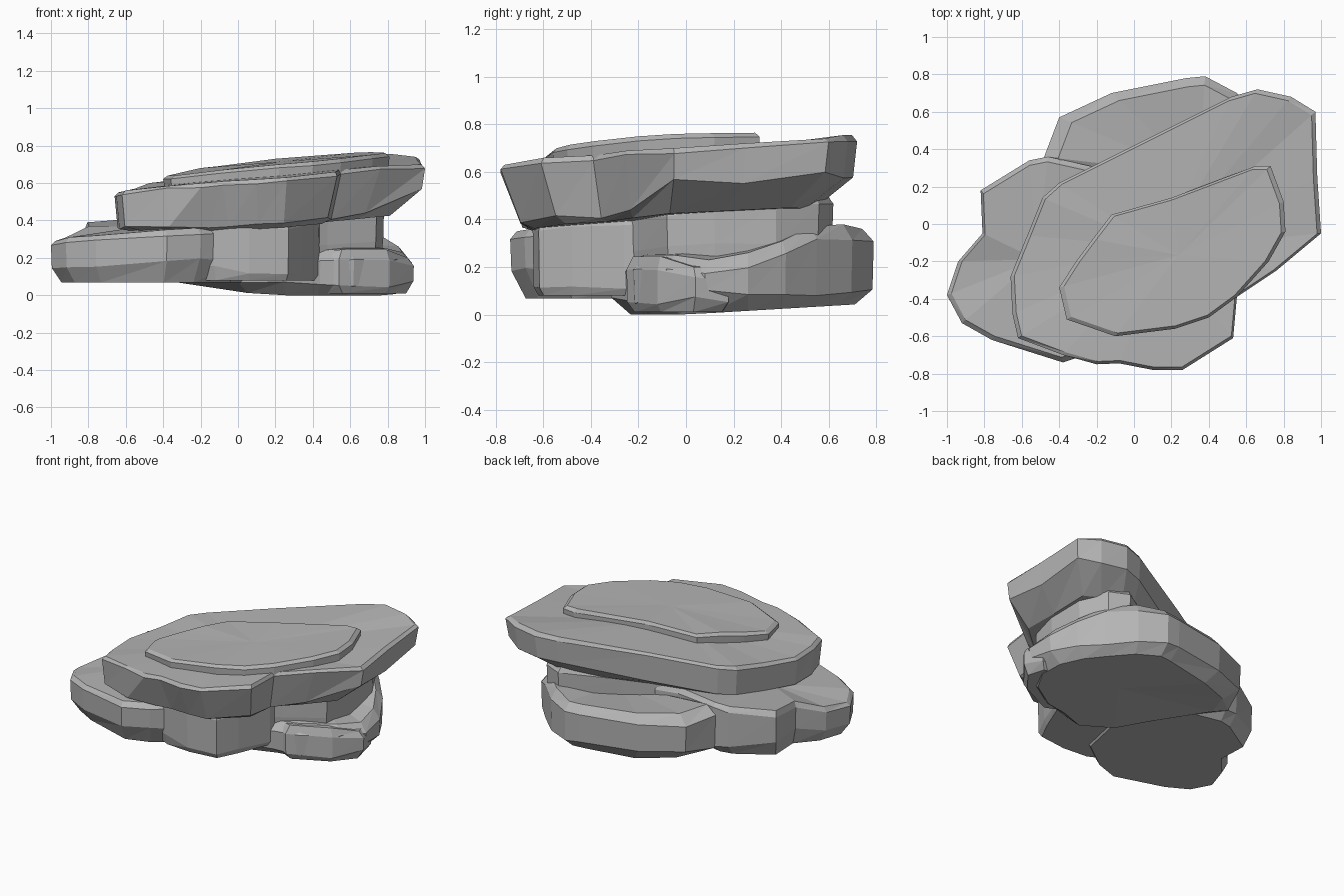
import bpy, bmesh, random

random.seed(4)
stone = bpy.data.materials.new("grey stone")
stone.diffuse_color = (0.46, 0.46, 0.46, 1)


def slab(name, rows, bottom, floor, chamfer=0.05, drop=0.03, rough=0.008,
         lower=lambda x, y: 0.99):
    """Stone slab. rows: (x, y, top z, lower rim z); bottom: scale of underside;
    floor: underside height at (x, y); lower: scale of the lower rim at (x, y)."""
    n = len(rows)
    cx = sum(r[0] for r in rows) / n
    cy = sum(r[1] for r in rows) / n
    bm = bmesh.new()

    def ring(scale, height):
        out = []
        for x, y, zt, zl in rows:
            s = scale(x, y) if callable(scale) else scale
            px, py = cx + (x - cx) * s, cy + (y - cy) * s
            out.append(bm.verts.new((px, py, height(px, py, zt, zl))))
        return out

    j = lambda: random.uniform(-rough, rough)
    rings = [
        ring(bottom, lambda x, y, t, l: floor(x, y)),
        ring(lower, lambda x, y, t, l: l + j()),
        ring(1.0, lambda x, y, t, l: t - drop + j()),
        ring(1 - chamfer, lambda x, y, t, l: t),
    ]
    for a, b in zip(rings, rings[1:]):
        for i in range(n):
            k = (i + 1) % n
            bm.faces.new((a[i], a[k], b[k]))
            bm.faces.new((a[i], b[k], b[i]))
    # fan caps
    top = bm.verts.new((cx, cy, sum(r[2] for r in rows) / n + 0.005))
    low = bm.verts.new((cx, cy, floor(cx, cy)))
    for i in range(n):
        k = (i + 1) % n
        bm.faces.new((rings[-1][i], rings[-1][k], top))
        bm.faces.new((rings[0][k], rings[0][i], low))
    bmesh.ops.recalc_face_normals(bm, faces=bm.faces)
    me = bpy.data.meshes.new(name)
    bm.to_mesh(me)
    bm.free()
    me.materials.append(stone)
    ob = bpy.data.objects.new(name, me)
    bpy.context.collection.objects.link(ob)
    return ob


# thin raised sheet on the very top
slab("cap_sheet", [
    (-0.40, -0.34, 0.64, 0.58), (-0.36, -0.51, 0.64, 0.58), (-0.10, -0.60, 0.67, 0.60),
    (0.22, -0.56, 0.70, 0.62), (0.40, -0.50, 0.715, 0.63), (0.55, -0.39, 0.73, 0.64),
    (0.72, -0.20, 0.75, 0.66), (0.81, -0.04, 0.76, 0.67), (0.80, 0.12, 0.763, 0.68),
    (0.73, 0.31, 0.765, 0.69), (0.65, 0.31, 0.763, 0.69), (0.20, 0.14, 0.73, 0.64),
    (-0.12, 0.05, 0.69, 0.61), (-0.22, -0.08, 0.68, 0.60), (-0.31, -0.20, 0.66, 0.59)],
    0.95, lambda x, y: 0.56 + 0.07 * x, chamfer=0.04, drop=0.02, rough=0.003)

# big overhanging slab, its front right side leaning in towards the bottom
slab("upper_slab", [
    (-0.66, -0.28, 0.55, 0.36), (-0.65, -0.48, 0.55, 0.36), (-0.62, -0.61, 0.56, 0.36),
    (-0.38, -0.70, 0.585, 0.36), (-0.20, -0.75, 0.60, 0.36), (-0.08, -0.745, 0.61, 0.37),
    (0.10, -0.78, 0.62, 0.375), (0.26, -0.78, 0.63, 0.385), (0.53, -0.61, 0.66, 0.41),
    (0.55, -0.39, 0.67, 0.40), (0.76, -0.25, 0.69, 0.44), (1.00, -0.05, 0.70, 0.57),
    (0.98, 0.25, 0.72, 0.55), (0.97, 0.60, 0.74, 0.60), (0.84, 0.68, 0.755, 0.58),
    (0.66, 0.72, 0.755, 0.58), (0.52, 0.68, 0.74, 0.56), (0.00, 0.42, 0.67, 0.48),
    (-0.40, 0.22, 0.61, 0.42), (-0.49, 0.14, 0.60, 0.40), (-0.57, -0.06, 0.57, 0.38)],
    0.78, lambda x, y: 0.38 + 0.06 * x + 0.05 * y, chamfer=0.025, drop=0.02,
    lower=lambda x, y: 0.87 if y < -0.2 and x > -0.3 else 0.98)

# low ledge on the left
slab("left_ledge", [
    (-1.00, -0.38, 0.29, 0.15), (-0.92, -0.53, 0.31, 0.15), (-0.76, -0.62, 0.32, 0.16),
    (-0.38, -0.74, 0.35, 0.18), (-0.20, -0.68, 0.36, 0.19), (0.02, -0.52, 0.37, 0.17),
    (0.15, 0.10, 0.40, 0.15), (-0.10, 0.28, 0.41, 0.14), (-0.46, 0.36, 0.42, 0.13),
    (-0.56, 0.34, 0.41, 0.14), (-0.82, 0.18, 0.39, 0.17), (-0.81, -0.05, 0.37, 0.18),
    (-0.94, -0.20, 0.31, 0.15)],
    0.88, lambda x, y: 0.067, chamfer=0.05)

# block under the front of the slab
slab("front_block", [
    (-0.50, -0.45, 0.37, 0.12), (-0.13, -0.63, 0.38, 0.16), (0.06, -0.645, 0.39, 0.12),
    (0.27, -0.62, 0.39, 0.12), (0.34, -0.48, 0.40, 0.11), (0.43, -0.26, 0.41, 0.11),
    (0.50, 0.20, 0.43, 0.10), (0.00, 0.33, 0.42, 0.10), (-0.45, 0.20, 0.40, 0.10)],
    0.94, lambda x, y: 0.08, chamfer=0.03)

# recessed neck between base and slab
slab("neck", [
    (0.30, -0.30, 0.43, 0.27), (0.48, -0.20, 0.44, 0.27), (0.74, -0.08, 0.45, 0.28),
    (0.78, 0.12, 0.47, 0.30), (0.77, 0.38, 0.49, 0.30), (0.68, 0.56, 0.50, 0.34),
    (0.55, 0.62, 0.50, 0.34), (0.20, 0.42, 0.46, 0.32), (-0.15, 0.25, 0.44, 0.32),
    (-0.10, -0.20, 0.42, 0.25)],
    0.95, lambda x, y: 0.15, chamfer=0.05)

# rounded base rock across the back and right
slab("base_rock", [
    (0.00, -0.20, 0.20, 0.06), (0.24, -0.32, 0.20, 0.07), (0.44, -0.25, 0.24, 0.05),
    (0.62, -0.22, 0.25, 0.05), (0.84, -0.08, 0.25, 0.06), (0.93, 0.08, 0.23, 0.10),
    (0.91, 0.26, 0.26, 0.08), (0.82, 0.42, 0.31, 0.08), (0.70, 0.55, 0.37, 0.08),
    (0.55, 0.70, 0.38, 0.10), (0.38, 0.79, 0.36, 0.11), (0.28, 0.78, 0.36, 0.11),
    (-0.12, 0.70, 0.37, 0.12), (-0.40, 0.57, 0.39, 0.14), (-0.48, 0.36, 0.40, 0.12),
    (-0.20, 0.05, 0.25, 0.08)],
    0.85, lambda x, y: max(0.06 * max(y, 0), 0.02 - 0.15 * x), chamfer=0.09, drop=0.06)

# lump at the front right of the base
slab("right_lump", [
    (0.43, -0.20, 0.23, 0.05), (0.54, -0.25, 0.245, 0.05), (0.81, -0.12, 0.245, 0.05),
    (0.94, 0.04, 0.20, 0.08), (0.90, 0.18, 0.20, 0.05), (0.60, 0.20, 0.25, 0.04),
    (0.44, 0.00, 0.25, 0.04)],
    0.85, lambda x, y: 0.01, chamfer=0.12, drop=0.05)
